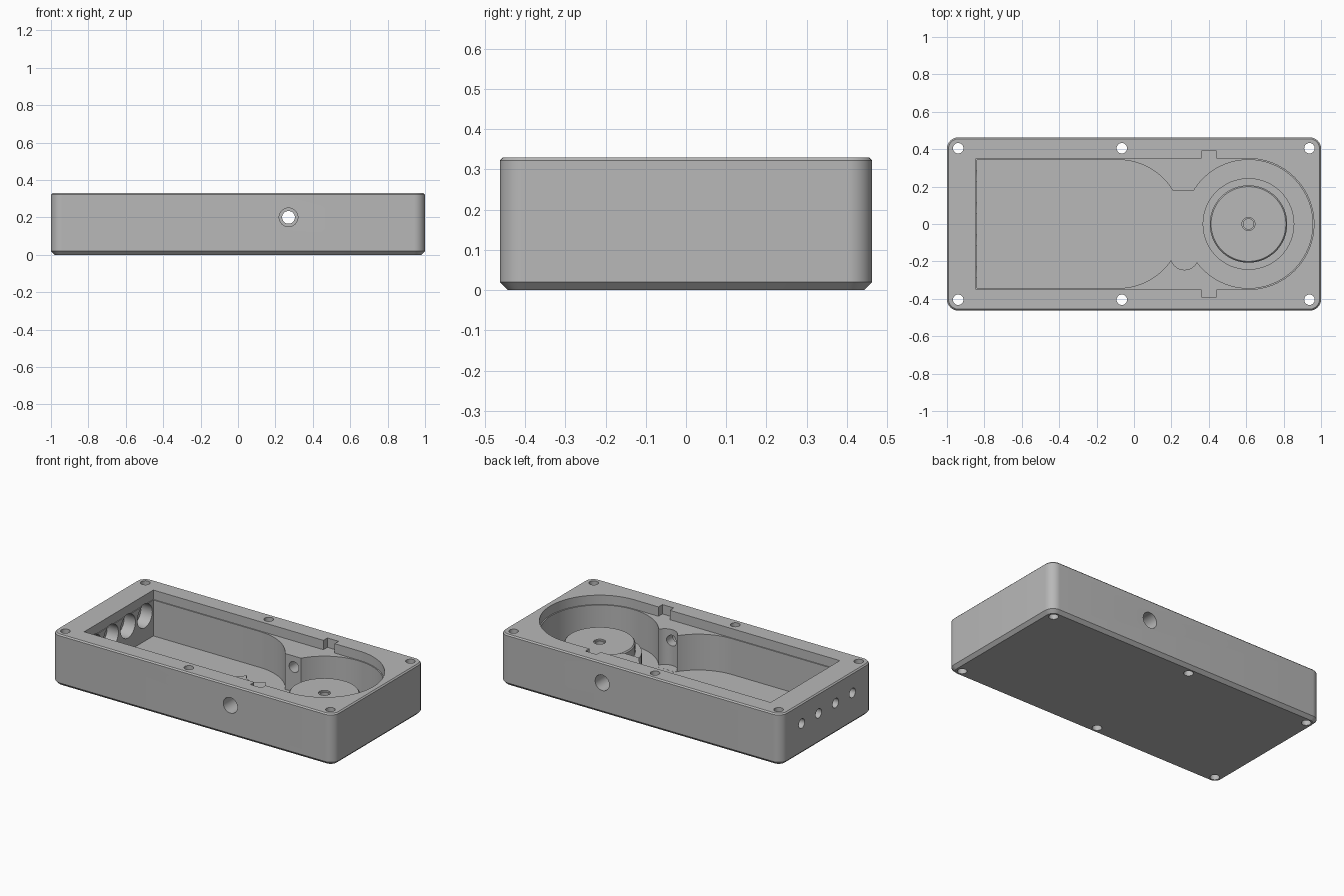
import bpy, bmesh, math
from mathutils import Matrix, Vector

cube = bpy.data.objects.get("Cube")
if cube:
    bpy.data.objects.remove(cube, do_unlink=True)

grey = bpy.data.materials.new("plain_grey")
grey.use_nodes = True
colour = (0.48, 0.48, 0.48, 1)
grey.diffuse_color = colour
grey.node_tree.nodes["Principled BSDF"].inputs["Base Color"].default_value = colour

HALF_X, HALF_Y, HEIGHT = 1.0, 0.463, 0.33
FLOOR, LEDGE = 0.04, 0.27        # pocket floor and lid ledge heights
ROUND_X, NECK_X = 0.612, 0.27    # round chamber and neck centres
BORE_Z = 0.2


def arc(cx, cy, r, start, end, n):
    """Points along an arc, angles in degrees."""
    return [(cx + r * math.cos(math.radians(start + (end - start) * i / n)),
             cy + r * math.sin(math.radians(start + (end - start) * i / n)))
            for i in range(n + 1)]


def circle(cx, cy, r, n=64):
    return arc(cx, cy, r, 0, 360, n)[:-1]


def loft(name, layers):
    """Closed solid through (outline, z) layers that have equal point counts."""
    bm = bmesh.new()
    rings = [[bm.verts.new((x, y, z)) for x, y in pts] for pts, z in layers]
    for a, b in zip(rings, rings[1:]):
        for i in range(len(a)):
            j = (i + 1) % len(a)
            bm.faces.new((a[i], a[j], b[j], b[i]))
    bm.faces.new(rings[0][::-1])
    bm.faces.new(rings[-1])
    bmesh.ops.recalc_face_normals(bm, faces=bm.faces[:])
    mesh = bpy.data.meshes.new(name)
    bm.to_mesh(mesh)
    bm.free()
    mesh.materials.append(grey)
    ob = bpy.data.objects.new(name, mesh)
    bpy.context.collection.objects.link(ob)
    return ob


def prism(outline, z0, z1):
    return loft("cutter", [(outline, z0), (outline, z1)])


def rod(start, end, r, n=40):
    """Round cutter between two points."""
    a, b = Vector(start), Vector(end)
    ob = prism(circle(0, 0, r, n), 0, (b - a).length)
    turn = (b - a).to_track_quat('Z', 'Y').to_matrix().to_4x4()
    ob.data.transform(Matrix.Translation(a) @ turn)
    return ob


def cut(target, cutter):
    """Subtract the cutter and throw it away."""
    cutter.hide_render = True
    mod = target.modifiers.new("cut", 'BOOLEAN')
    mod.operation, mod.solver, mod.object = 'DIFFERENCE', 'EXACT', cutter
    bpy.context.view_layer.update()
    graph = bpy.context.evaluated_depsgraph_get()
    mesh = bpy.data.meshes.new_from_object(target.evaluated_get(graph))
    target.modifiers.clear()
    target.data = mesh
    bpy.data.objects.remove(cutter, do_unlink=True)


def finish(ob):
    bpy.ops.object.select_all(action='DESELECT')
    ob.select_set(True)
    bpy.context.view_layer.objects.active = ob
    bpy.ops.object.shade_smooth_by_angle(angle=math.radians(25))


def rounded_box(inset):
    r = 0.06
    pts = []
    for k, (sx, sy) in enumerate([(1, 1), (-1, 1), (-1, -1), (1, -1)]):
        pts += arc(sx * (HALF_X - r), sy * (HALF_Y - r), r - inset,
                   90 * k, 90 * k + 90, 10)
    return pts


# Outer block with chamfered bottom and top edges
case = loft("case_body", [(rounded_box(0.02), 0), (rounded_box(0), 0.02),
                          (rounded_box(0), HEIGHT - 0.008),
                          (rounded_box(0.008), HEIGHT)])

# Shallow lid recess with a locking notch on each side
upper = [(0.44, 0.35), (0.44, 0.39), (0.36, 0.39), (0.36, 0.35), (-0.845, 0.35)]
lower = [(x, -y) for x, y in reversed(upper)]
cut(case, prism(arc(ROUND_X, 0, 0.35, -90, 90, 48) + upper + lower, LEDGE, 0.5))

# Long pocket, round chamber and the neck joining them
cut(case, prism(arc(-0.085, 0, 0.343, -90, 90, 48) + [(-0.84, 0.343), (-0.84, -0.343)],
                FLOOR, 0.3))
cut(case, prism(circle(ROUND_X, 0, 0.343, 96), FLOOR, 0.3))
cut(case, prism([(0.15, -0.18), (0.4, -0.18), (0.4, 0.18), (0.15, 0.18)],
                FLOOR + 0.0005, 0.3))
cut(case, prism(circle(NECK_X, -0.17, 0.075, 40), FLOOR + 0.001, 0.31))

# Cross bore: narrow right through, wider at both outer walls
cut(case, rod((NECK_X, -0.6, BORE_Z), (NECK_X, 0.6, BORE_Z), 0.034))
for s in (-1, 1):
    cut(case, rod((NECK_X, s * 0.6, BORE_Z), (NECK_X, s * 0.3, BORE_Z), 0.05))

# Row of end holes, counterbored from inside
for y in (-0.257, -0.086, 0.086, 0.257):
    cut(case, rod((-1.1, y, BORE_Z), (-0.8, y, BORE_Z), 0.03, 32))
    cut(case, rod((-0.92, y, BORE_Z), (-0.8, y, BORE_Z), 0.075))

# Screw holes through the rim
for x in (-0.94, -0.065, 0.938):
    for y in (-0.405, 0.405):
        cut(case, rod((x, y, -0.1), (x, y, 0.5), 0.028, 32))
finish(case)

# Stepped pedestal in the round chamber, with a centre hole
steps = [(0.245, FLOOR - 0.01), (0.245, 0.13), (0.207, 0.13),
         (0.207, 0.187), (0.2, 0.195)]
pedestal = loft("round_pedestal", [(circle(ROUND_X, 0, r), z) for r, z in steps])
cut(pedestal, rod((ROUND_X, 0, 0.07), (ROUND_X, 0, 0.3), 0.028, 32))
cut(pedestal, rod((ROUND_X, 0, 0.185), (ROUND_X, 0, 0.3), 0.035, 32))
finish(pedestal)
